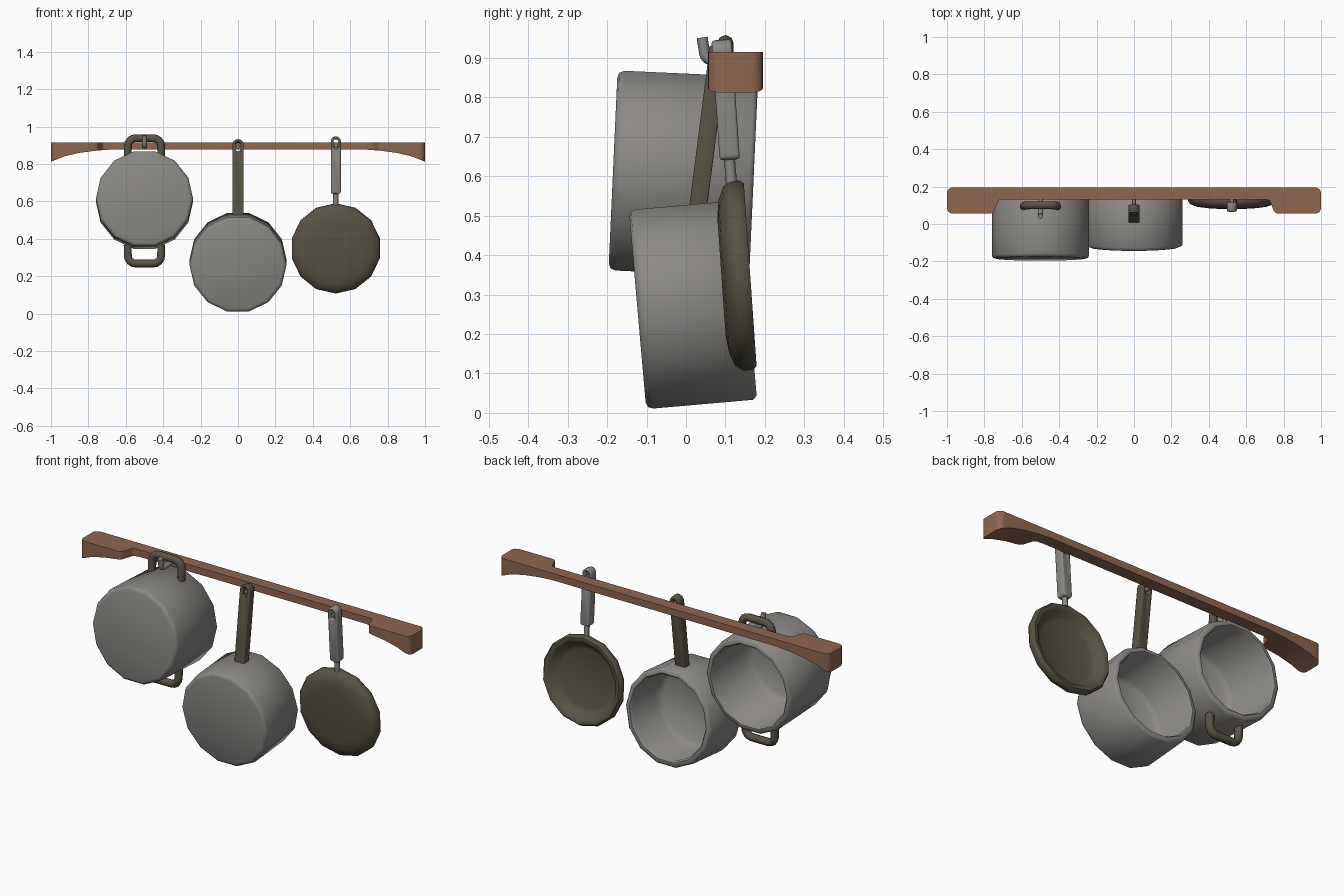
import bpy, bmesh
from math import radians, pi, cos, sin
from mathutils import Vector, Matrix

if "Cube" in bpy.data.objects:
    bpy.data.objects.remove(bpy.data.objects["Cube"])


def material(name, rgb):
    m = bpy.data.materials.new(name)
    m.use_nodes = True
    m.diffuse_color = (*rgb, 1)
    m.node_tree.nodes["Principled BSDF"].inputs["Base Color"].default_value = (*rgb, 1)
    return m


WOOD = material("warm wood", (0.28, 0.133, 0.08))
STEEL = material("grey steel", (0.26, 0.25, 0.235))
IRON = material("dark iron", (0.1, 0.087, 0.06))


def finish(obj, mat, angle=50):
    obj.data.materials.clear()
    obj.data.materials.append(mat)
    bpy.ops.object.select_all(action='DESELECT')
    obj.select_set(True)
    bpy.context.view_layer.objects.active = obj
    bpy.ops.object.shade_smooth_by_angle(angle=radians(angle))
    return obj


def mesh_object(name, bm):
    bmesh.ops.recalc_face_normals(bm, faces=bm.faces)
    me = bpy.data.meshes.new(name)
    bm.to_mesh(me)
    bm.free()
    obj = bpy.data.objects.new(name, me)
    bpy.context.collection.objects.link(obj)
    return obj


def fillet(corners, steps=4, closed=True):
    """Round 2D corners given as (a, b, radius)."""
    out = []
    for i, (a, b, r) in enumerate(corners):
        p = Vector((a, b))
        end = not closed and i in (0, len(corners) - 1)
        if r == 0 or end:
            out.append(p)
            continue
        before = Vector(corners[i - 1][:2])
        after = Vector(corners[(i + 1) % len(corners)][:2])
        u, v = (before - p).normalized(), (after - p).normalized()
        k = u.angle(v) / 2
        centre = p + (u + v).normalized() * (r / sin(k))
        start, stop = p + u * (r * cos(k) / sin(k)), p + v * (r * cos(k) / sin(k))
        for s in range(steps + 1):
            q = start.lerp(stop, s / steps) - centre
            out.append(centre + q.normalized() * r)
    return out


def prism(name, outline, axis, low, high):
    """Extrude a 2D outline along y or z."""
    bm = bmesh.new()
    place = (lambda p: (p[0], low, p[1])) if axis == 'y' else (lambda p: (p[0], p[1], low))
    face = bm.faces.new([bm.verts.new(place(p)) for p in outline])
    ext = bmesh.ops.extrude_face_region(bm, geom=[face])
    move = Vector((0, high - low, 0)) if axis == 'y' else Vector((0, 0, high - low))
    bmesh.ops.translate(bm, vec=move, verts=[e for e in ext["geom"] if isinstance(e, bmesh.types.BMVert)])
    return mesh_object(name, bm)


def apply_modifiers(obj):
    bpy.context.view_layer.update()
    ready = obj.evaluated_get(bpy.context.evaluated_depsgraph_get())
    me = bpy.data.meshes.new_from_object(ready)
    obj.modifiers.clear()
    obj.data = me


def boolean(obj, cutter, operation):
    mod = obj.modifiers.new("cut", 'BOOLEAN')
    mod.operation, mod.solver, mod.object = operation, 'EXACT', cutter
    apply_modifiers(obj)
    bpy.data.objects.remove(cutter)


def lathe(name, profile, matrix, mat, sides=14, turn=0):
    bm = bmesh.new()
    vs = [bm.verts.new((r * cos(turn), r * sin(turn), d)) for r, d in profile]
    es = [bm.edges.new(pair) for pair in zip(vs, vs[1:])]
    bmesh.ops.spin(bm, geom=vs + es, cent=(0, 0, 0), axis=(0, 0, 1),
                   angle=2 * pi, steps=sides, use_duplicate=False)
    bmesh.ops.remove_doubles(bm, verts=bm.verts, dist=0.0005)
    obj = mesh_object(name, bm)
    obj.matrix_world = matrix
    return finish(obj, mat)


def tube(name, points, radius, mat, matrix=Matrix()):
    cu = bpy.data.curves.new(name, 'CURVE')
    cu.dimensions, cu.bevel_depth, cu.bevel_resolution, cu.use_fill_caps = '3D', radius, 2, True
    sp = cu.splines.new('POLY')
    sp.points.add(len(points) - 1)
    for pt, co in zip(sp.points, points):
        pt.co = (*co, 1)
    temp = bpy.data.objects.new(name, cu)
    bpy.context.collection.objects.link(temp)
    bpy.context.view_layer.update()
    me = bpy.data.meshes.new_from_object(temp.evaluated_get(bpy.context.evaluated_depsgraph_get()))
    bpy.data.objects.remove(temp)
    obj = bpy.data.objects.new(name, me)
    bpy.context.collection.objects.link(obj)
    obj.matrix_world = matrix
    return finish(obj, mat)


def hung(x, y, z, tilt):
    """Vessel frame: local z runs from base to rim (backwards), local -y is up."""
    return Matrix.Translation((x, y, z)) @ Matrix.Rotation(radians(tilt - 90), 4, 'X')


def pot_profile(r, depth, wall=0.035):
    return [(0, 0), (r - 0.018, 0), (r - 0.005, 0.005), (r, 0.018), (r, depth - 0.01),
            (r - 0.01, depth), (r - wall + 0.008, depth), (r - wall, depth - 0.01),
            (r - wall, 0.06), (r - wall - 0.025, 0.035), (0, 0.035)]


def hanging_handle(name, x, bottom, top, half, thick, foot, mat):
    """Flat grip with a slot at its upper end; bottom and top are (y, z)."""
    a, b = Vector(bottom), Vector(top)
    length = (b - a).length
    tip = half * 0.98
    obj = prism(name, fillet([(-half, 0, foot), (half, 0, foot), (half, length, tip),
                              (-half, length, tip)]), 'y', -thick / 2, thick / 2)
    slot = fillet([(s * 0.013, length + h, 0.012) for s, h in ((-1, -0.065), (1, -0.065), (1, -0.014), (-1, -0.014))])
    boolean(obj, prism("slot_cutter", slot, 'y', -1, 1), 'DIFFERENCE')
    mod = obj.modifiers.new("soften", 'BEVEL')
    mod.width, mod.segments, mod.limit_method = thick * 0.25, 2, 'ANGLE'
    mod.angle_limit = radians(60)
    apply_modifiers(obj)
    lean = Vector((0, *(b - a))).normalized()
    obj.matrix_world = Matrix.Translation((x, *a)) @ Vector((0, 0, 1)).rotation_difference(lean).to_matrix().to_4x4()
    return finish(obj, mat)


# Wall rail: front silhouette intersected with the stepped plan outline
arch = [(1, 0.812), (0.93, 0.84), (0.85, 0.859), (0.76, 0.871), (0.68, 0.877)]
front = [(-1, 0.915), (1, 0.915)] + arch + [(-x, z) for x, z in reversed(arch)]
half_plan = [(0.725, 0.13, 0.02), (0.752, 0.056, 0.025), (1.0, 0.056, 0.03), (1.0, 0.195, 0.03)]
plan = fillet(half_plan + [(-x, y, r) for x, y, r in reversed(half_plan)])
rail = prism("wall_rail", front, 'y', 0, 0.3)
boolean(rail, prism("plan_cutter", plan, 'z', 0.7, 1.0), 'INTERSECT')
finish(rail, WOOD, 35)

# Stock pot with two loop handles
frame = hung(-0.5, -0.185, 0.615, -2.6)
lathe("stock_pot", pot_profile(0.26, 0.357), frame, STEEL)
for label, s in (("upper", -1), ("lower", 1)):
    loop = fillet([(-0.09, 0.235, 0), (-0.088, 0.335, 0.04), (0.088, 0.335, 0.04), (0.09, 0.235, 0)], closed=False)
    tube(label + "_loop_handle", [(p.x, s * p.y, 0.27) for p in loop], 0.021, IRON, frame)

# Saucepan with a long slotted handle
lathe("saucepan", pot_profile(0.26, 0.282), hung(0, -0.123, 0.262, 5), STEEL)
hanging_handle("saucepan_handle", 0, (0.03, 0.515), (0.083, 0.93), 0.03, 0.045, 0.004, IRON)

# Frying pan with neck and steel grip
pan = [(0, 0), (0.15, 0), (0.195, 0.006), (0.228, 0.02), (0.241, 0.038), (0.241, 0.062),
       (0.232, 0.073), (0.218, 0.073), (0.205, 0.064), (0.185, 0.036), (0.16, 0.026), (0, 0.026)]
lathe("frying_pan", pan, hung(0.523, 0.09, 0.345, 4), IRON, turn=pi / 14)
tube("pan_neck", [(0.523, 0.117, 0.56), (0.523, 0.109, 0.66)], 0.014, STEEL)
hanging_handle("pan_grip", 0.523, (0.111, 0.642), (0.09, 0.946), 0.027, 0.051, 0.012, STEEL)

# Hook and pegs that carry the vessels
hook = fillet([(0.15, 0.897, 0), (0.05, 0.893, 0.022), (0.041, 0.952, 0)], closed=False)
tube("pot_hook", [(-0.5, p.x, p.y) for p in hook], 0.014, STEEL)
for name, x, z in (("saucepan_peg", 0, 0.892), ("pan_peg", 0.523, 0.9)):
    tube(name, [(x, 0.15, z), (x, 0.07, z)], 0.01, STEEL)
